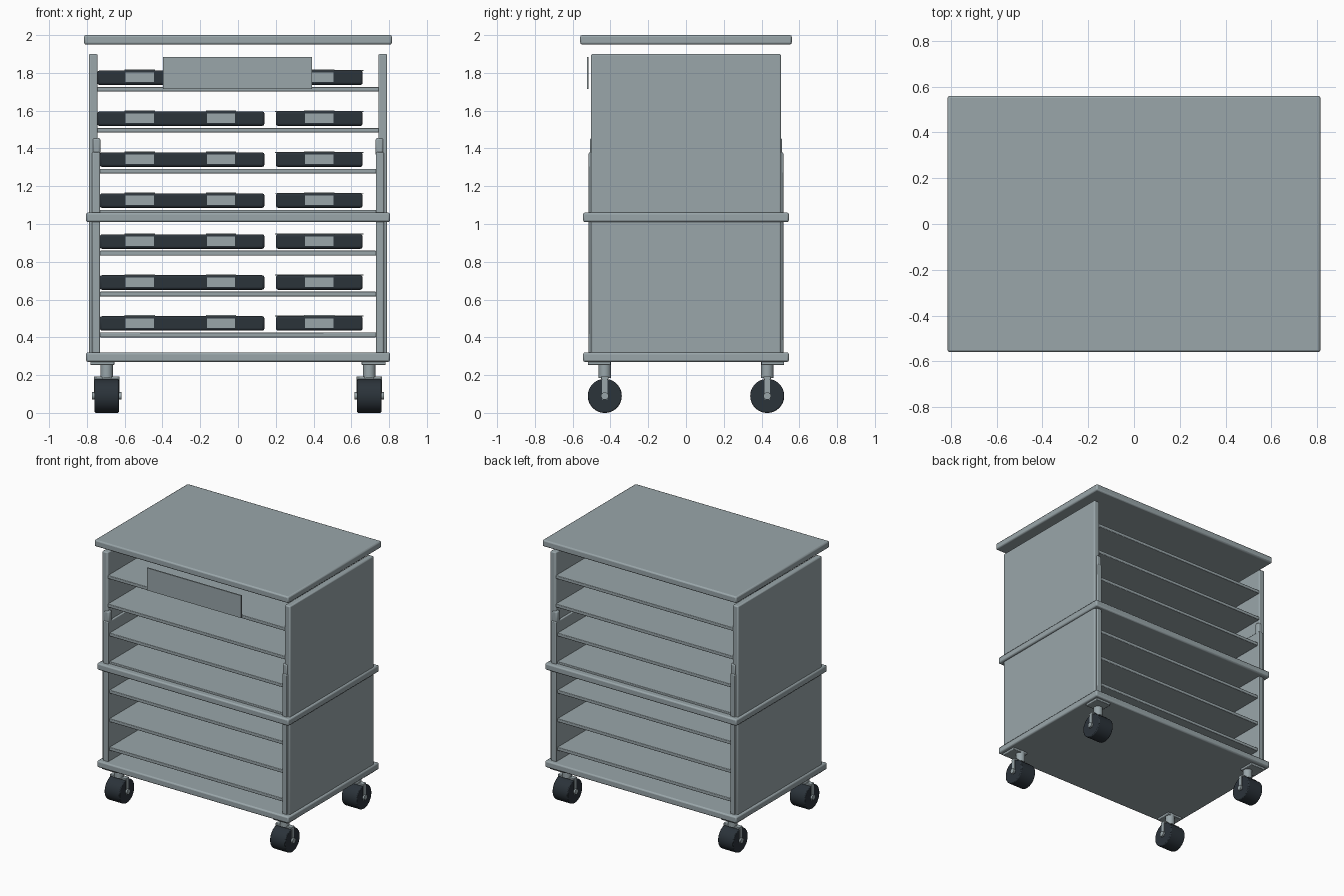
import bpy, math

if "Cube" in bpy.data.objects:
    bpy.data.objects.remove(bpy.data.objects["Cube"])


def material(name, rgb):
    m = bpy.data.materials.new(name)
    m.diffuse_color = (*rgb, 1)
    m.use_nodes = True
    m.node_tree.nodes["Principled BSDF"].inputs["Base Color"].default_value = m.diffuse_color
    return m


GREY = material("pale grey", (0.32, 0.38, 0.40))
DARK = material("dark slate", (0.024, 0.033, 0.042))


def finish(ob, name, mat, bevel, segments):
    ob.name = name
    ob.data.materials.append(mat)
    if bevel:
        b = ob.modifiers.new("soft edges", 'BEVEL')
        b.width = bevel
        b.segments = segments
        b.limit_method = 'ANGLE'
    bpy.ops.object.shade_smooth_by_angle(angle=math.radians(35))
    return ob


def box(name, x, y, z, mat=GREY, bevel=0.0, segments=2):
    """Box from (min, max) ranges on each axis."""
    rng = [sorted(r) for r in (x, y, z)]
    bpy.ops.mesh.primitive_cube_add(size=1, location=[(a + b) / 2 for a, b in rng])
    ob = bpy.context.object
    ob.scale = [b - a for a, b in rng]
    bpy.ops.object.transform_apply(location=False, rotation=False, scale=True)
    return finish(ob, name, mat, bevel, segments)


def rod(name, loc, r, depth, along_x=False, mat=GREY, bevel=0.0, verts=32):
    rot = (0, math.pi / 2, 0) if along_x else (0, 0, 0)
    bpy.ops.mesh.primitive_cylinder_add(vertices=verts, radius=r, depth=depth,
                                        location=loc, rotation=rot)
    return finish(bpy.context.object, name, mat, bevel, 2)


# Lid, middle tray and base
box("lid", (-.815, .815), (-.56, .56), (1.95, 2.0), bevel=.01)
box("middle_tray", (-.805, .805), (-.545, .545), (1.01, 1.06), bevel=.01)
box("base", (-.805, .805), (-.545, .545), (.27, .32), bevel=.01)

# Side panels with inner liners and raised end tabs
for s in (-1, 1):
    box("side_panel", (s * .743, s * .79), (-.503, .503), (.31, 1.90), bevel=.008)
    box("side_liner", (s * .73, s * .772), (-.515, .515), (.31, 1.38), bevel=.006)
    for e in (-1, 1):
        box("liner_tab", (s * .728, s * .77), (e * .47, e * .509), (1.36, 1.455), bevel=.01)

# Shelves, each with a long and a short dark unit along the middle
for i in range(7):
    z = .40 + .2168 * i
    half = .732 if i < 5 else .745
    box("shelf", (-half, half), (-.5, .5), (z, z + .025), bevel=.004)
    for x0, x1 in ((-half, .14), (.20, .66)):
        box("shelf_unit", (x0, x1), (-.1, .1), (z + .035, z + .112), DARK, bevel=.012)
    box("unit_cover", (.195, .665), (-.08, .08), (z + .110, z + .115))
    for x in (-.52, -.09, .43):
        box("unit_clip", (x - .075, x + .075), (-.104, .104), (z + .05, z + .10))
        box("clip_cap", (x - .08, x + .08), (-.09, .09), (z + .108, z + .117))

# Front label plate
box("front_plate", (-.397, .393), (-.525, -.515), (1.715, 1.885))

# Casters
for sx in (-1, 1):
    for sy in (-1, 1):
        x, y = sx * .695, sy * .43
        box("caster_plate", (sx * .655, sx * .782), (sy * .40, sy * .52), (.253, .272), bevel=.004)
        rod("caster_stem", (x, y, .23), .033, .09)
        rod("caster_wheel", (x, y, .09), .09, .128, True, DARK, bevel=.006, verts=48)
        box("fork_top", (x - .068, x + .068), (y - .02, y + .02), (.178, .193), bevel=.003)
        for f in (-1, 1):
            box("fork_leg", (x + f * .063, x + f * .068), (y - .014, y + .014), (.07, .185))
        rod("axle", (x, y, .09), .02, .156, True, verts=16)
